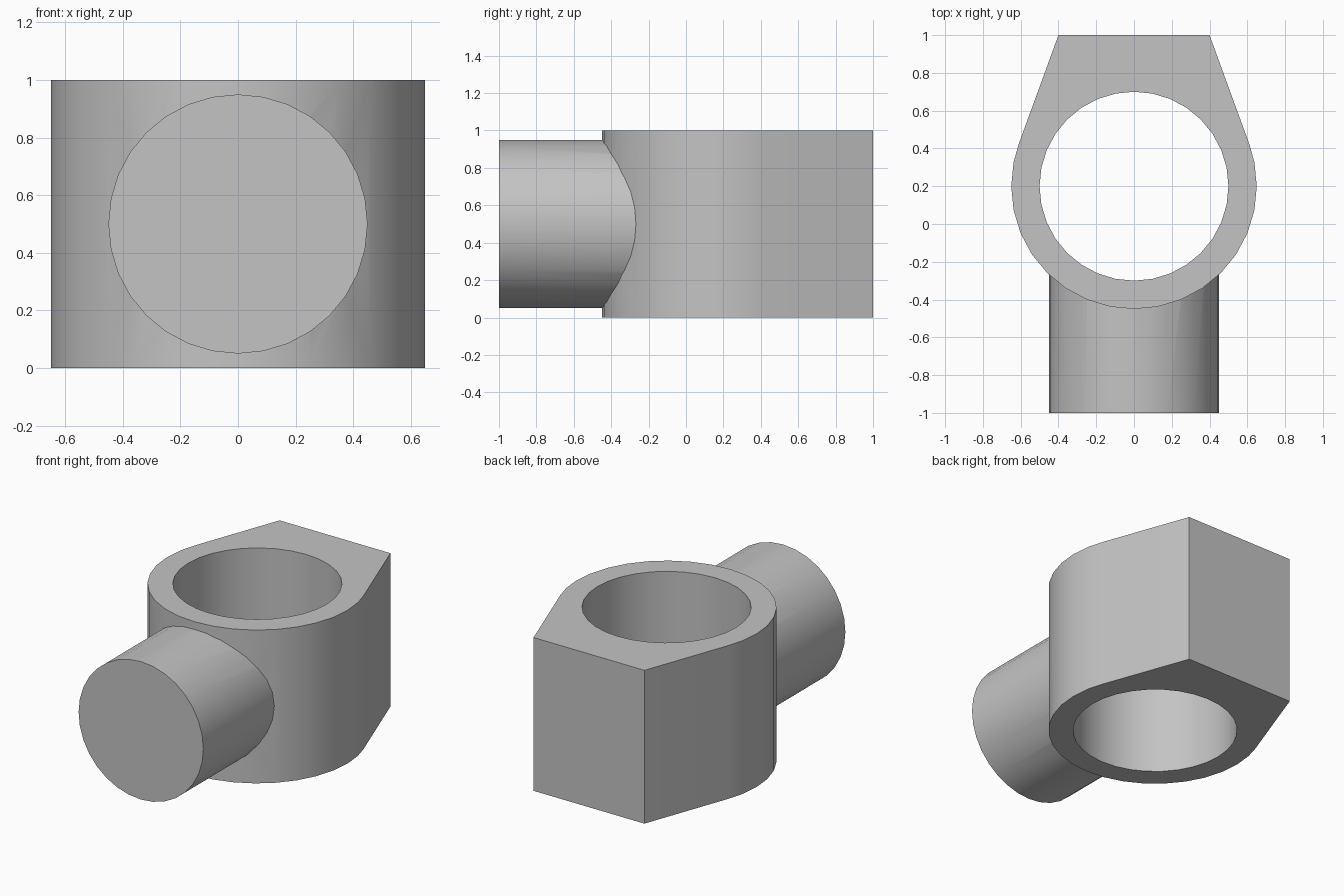
import bpy
import bmesh
from math import sin, cos, acos, atan2, hypot, radians, pi
from mathutils import Matrix

if "Cube" in bpy.data.objects:
    bpy.data.objects.remove(bpy.data.objects["Cube"])

HEIGHT = 1.0
CENTRE_Y = 0.2
OUTER, BORE, PIN = 0.65, 0.5, 0.45
FLAT_X, FLAT_Y = 0.4, 1.0
SEGMENTS = 32

grey = bpy.data.materials.new("plain grey")
grey.use_nodes = True
colour = (0.55, 0.55, 0.55, 1)
grey.diffuse_color = colour
grey.node_tree.nodes["Principled BSDF"].inputs["Base Color"].default_value = colour


def add_object(name, bm):
    bmesh.ops.recalc_face_normals(bm, faces=bm.faces)
    mesh = bpy.data.meshes.new(name)
    bm.to_mesh(mesh)
    bm.free()
    mesh.materials.append(grey)
    obj = bpy.data.objects.new(name, mesh)
    bpy.context.collection.objects.link(obj)
    return obj


def cylinder(name, radius, depth, matrix):
    bm = bmesh.new()
    bmesh.ops.create_cone(bm, cap_ends=True, segments=SEGMENTS, radius1=radius,
                          radius2=radius, depth=depth, matrix=matrix)
    return add_object(name, bm)


def combine(target, tool, operation):
    mod = target.modifiers.new(operation.lower(), 'BOOLEAN')
    mod.object = tool
    mod.operation = operation
    mod.solver = 'EXACT'
    bpy.ops.object.select_all(action='DESELECT')
    target.select_set(True)
    bpy.context.view_layer.objects.active = target
    bpy.ops.object.modifier_apply(modifier=mod.name)
    bpy.data.objects.remove(tool)


# Housing outline: round front, straight tangent sides, flat back
rise = FLAT_Y - CENTRE_Y
tangent = atan2(rise, FLAT_X) - acos(OUTER / hypot(FLAT_X, rise))
step = 2 * pi / SEGMENTS
angles = [tangent] + [-i * step for i in range(-1, SEGMENTS // 2 + 2)] + [-pi - tangent]
outline = [(FLAT_X, FLAT_Y)]
outline += [(OUTER * cos(a), CENTRE_Y + OUTER * sin(a)) for a in angles]
outline.append((-FLAT_X, FLAT_Y))

bm = bmesh.new()
base = bm.faces.new([bm.verts.new((x, y, 0)) for x, y in outline])
top = bmesh.ops.extrude_face_region(bm, geom=[base], use_keep_orig=True)["geom"]
bmesh.ops.translate(bm, vec=(0, 0, HEIGHT),
                    verts=[v for v in top if isinstance(v, bmesh.types.BMVert)])
housing = add_object("ring_housing_with_pin", bm)

# Round pin at the front, joined to the housing
pin = cylinder("pin", PIN, 1.0, Matrix.Translation((0, -0.5, HEIGHT / 2))
               @ Matrix.Rotation(radians(90), 4, 'X'))
combine(housing, pin, 'UNION')

# Vertical through bore
bore = cylinder("bore_cutter", BORE, HEIGHT * 2,
                Matrix.Translation((0, CENTRE_Y, HEIGHT / 2)))
combine(housing, bore, 'DIFFERENCE')

bpy.ops.object.shade_smooth_by_angle(angle=radians(25))
